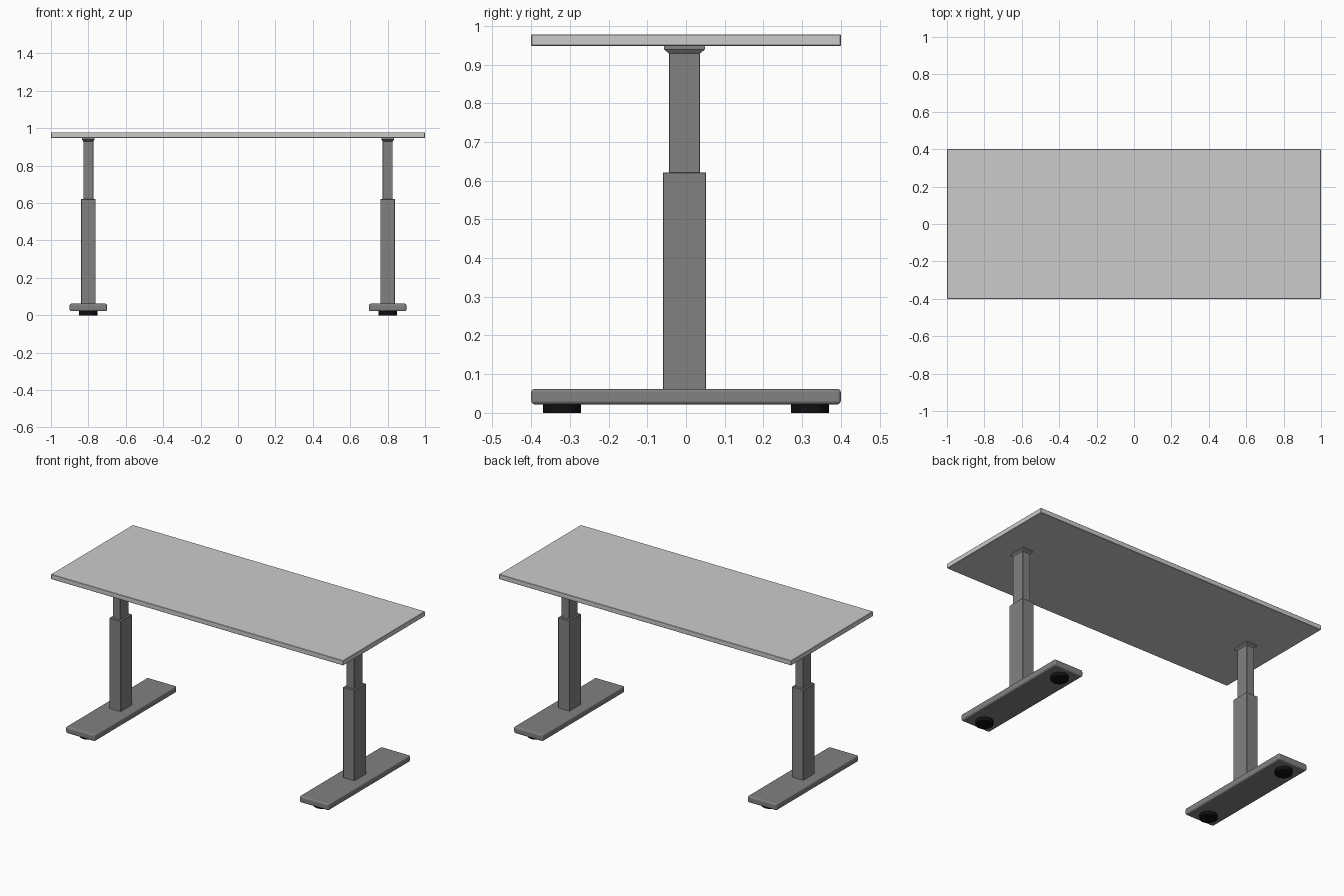
import bpy, bmesh, math

if "Cube" in bpy.data.objects:
    bpy.data.objects.remove(bpy.data.objects["Cube"])


def material(name, v):
    m = bpy.data.materials.new(name)
    m.diffuse_color = (v, v, v, 1)
    m.use_nodes = True
    m.node_tree.nodes["Principled BSDF"].inputs["Base Color"].default_value = m.diffuse_color
    return m


frame_grey = material("frame_grey", 0.22)
rubber_black = material("rubber_black", 0.005)


def finish(bm, name, mat=None, bevel=0, segments=2):
    me = bpy.data.meshes.new(name)
    bmesh.ops.recalc_face_normals(bm, faces=bm.faces)
    bm.to_mesh(me)
    bm.free()
    ob = bpy.data.objects.new(name, me)
    bpy.context.collection.objects.link(ob)
    if mat:
        me.materials.append(mat)
    if bevel:
        mod = ob.modifiers.new("Bevel", 'BEVEL')
        mod.width, mod.segments = bevel, segments
    return ob


def loft(name, cx, cy, rings, mat=None, bevel=0, segments=2):
    """Stack of rectangles (width x, depth y, height z), capped at both ends."""
    bm = bmesh.new()
    loops = [[bm.verts.new((cx + sx * w / 2, cy + sy * d / 2, z))
              for sx, sy in ((-1, -1), (1, -1), (1, 1), (-1, 1))]
             for w, d, z in rings]
    for a, b in zip(loops, loops[1:]):
        for i in range(4):
            j = (i + 1) % 4
            bm.faces.new((a[i], a[j], b[j], b[i]))
    bm.faces.new(loops[0][::-1])
    bm.faces.new(loops[-1])
    return finish(bm, name, mat, bevel, segments)


def box(name, cx, cy, w, d, z0, z1, mat=None, bevel=0, segments=2):
    return loft(name, cx, cy, [(w, d, z0), (w, d, z1)], mat, bevel, segments)


# Tabletop
box("tabletop", 0, 0, 2.0, 0.8, 0.948, 0.978, None, 0.002, 1)

col_y = -0.004  # columns sit slightly forward of centre
for side, x in (("left", -0.8), ("right", 0.8)):
    # Floor bar with rounded edges
    box(side + "_foot", x, 0, 0.2, 0.8, 0.022, 0.062, frame_grey, 0.009, 3)
    # Telescoping column
    box(side + "_outer_column", x, col_y, 0.078, 0.112, 0.055, 0.621, frame_grey, 0.0015, 1)
    box(side + "_inner_column", x, col_y, 0.053, 0.081, 0.60, 0.94, frame_grey, 0.0015, 1)
    # Flared mounting bracket under the top
    loft(side + "_bracket", x, col_y,
         [(0.053, 0.081, 0.929), (0.067, 0.106, 0.939),
          (0.067, 0.106, 0.945), (0.064, 0.103, 0.949)], frame_grey)
    # Round rubber pads
    for end, y in (("front", -0.32), ("back", 0.32)):
        bm = bmesh.new()
        bmesh.ops.create_cone(bm, cap_ends=True, segments=32,
                              radius1=0.049, radius2=0.049, depth=0.024)
        bmesh.ops.translate(bm, verts=bm.verts, vec=(x, y, 0.012))
        pad = finish(bm, f"{side}_{end}_pad", rubber_black)
        pad.data.shade_smooth()
        pad.data.set_sharp_from_angle(angle=math.radians(30))
